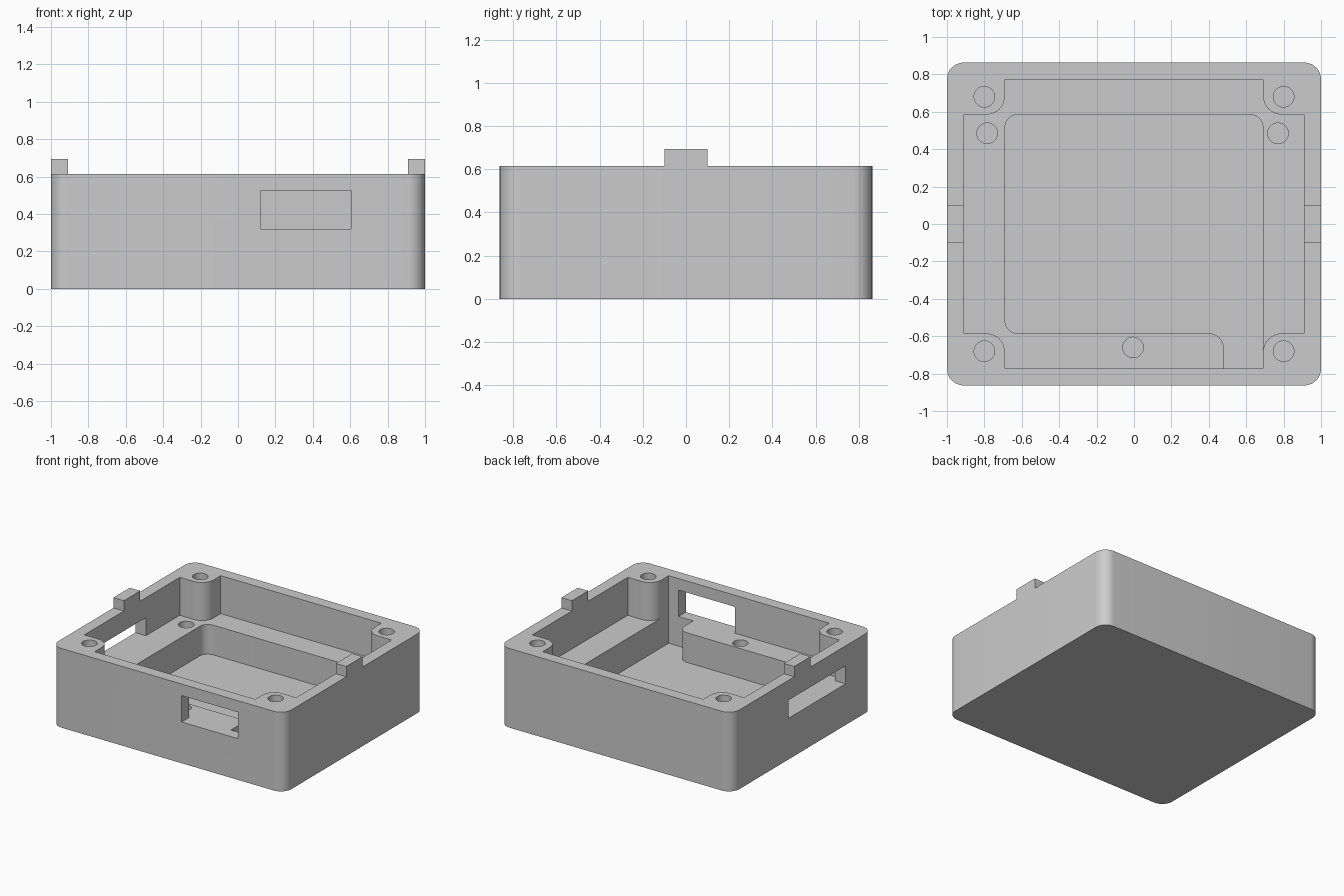
import bpy, bmesh, math
from mathutils import Vector

if "Cube" in bpy.data.objects:
    bpy.data.objects.remove(bpy.data.objects["Cube"], do_unlink=True)

grey = bpy.data.materials.new("plain_grey")
grey.use_nodes = True
grey.diffuse_color = (0.6, 0.6, 0.6, 1)
grey.node_tree.nodes["Principled BSDF"].inputs["Base Color"].default_value = (0.6, 0.6, 0.6, 1)

# Main dimensions
W, D, H = 1.0, 0.863, 0.615      # half width, half depth, rim height
WALL, LEDGE = 0.09, 0.32         # wall and floor thickness, ledge height
IX, IY = W - WALL, D - WALL      # inner wall faces
PX, PY = 0.69, 0.585             # inner faces of the corner posts
R = 0.09                         # corner rounding
HOLE = 0.055


def outline(corners, steps=10):
    """Round each right-angled corner (x, y, radius)."""
    pts = []
    for i, (x, y, r) in enumerate(corners):
        p = Vector((x, y))
        if r == 0:
            pts.append(p)
            continue
        a = (Vector(corners[i - 1][:2]) - p).normalized()
        b = (Vector(corners[(i + 1) % len(corners)][:2]) - p).normalized()
        centre = p + (a + b) * r
        for k in range(steps + 1):
            t = math.pi / 2 * k / steps
            pts.append(centre - r * (b * math.cos(t) + a * math.sin(t)))
    return pts


def prism(name, pts, z0, z1):
    bm = bmesh.new()
    face = bm.faces.new([bm.verts.new((p[0], p[1], z0)) for p in pts])
    top = bmesh.ops.extrude_face_region(bm, geom=[face])["geom"]
    bmesh.ops.translate(bm, vec=(0, 0, z1 - z0),
                        verts=[g for g in top if isinstance(g, bmesh.types.BMVert)])
    bmesh.ops.recalc_face_normals(bm, faces=bm.faces)
    mesh = bpy.data.meshes.new(name)
    bm.to_mesh(mesh)
    bm.free()
    mesh.materials.append(grey)
    obj = bpy.data.objects.new(name, mesh)
    bpy.context.collection.objects.link(obj)
    return obj


def box(name, x0, x1, y0, y1, z0, z1):
    return prism(name, [(x0, y0), (x1, y0), (x1, y1), (x0, y1)], z0, z1)


def activate(obj):
    bpy.ops.object.select_all(action='DESELECT')
    obj.select_set(True)
    bpy.context.view_layer.objects.active = obj


def cut(target, cutter):
    cutter.hide_render = True
    activate(target)
    mod = target.modifiers.new("cut", 'BOOLEAN')
    mod.operation = 'DIFFERENCE'
    mod.solver = 'EXACT'
    mod.object = cutter
    bpy.ops.object.modifier_apply(modifier=mod.name)
    bpy.data.objects.remove(cutter, do_unlink=True)


def drill(target, x, y, z0, z1):
    ring = [(x + HOLE * math.cos(a), y + HOLE * math.sin(a))
            for a in (math.tau * k / 32 for k in range(32))]
    cut(target, prism("drill", ring, z0, z1))


# Outer block with rounded upright edges
case = prism("case_body", outline([(-W, -D, R), (W, -D, R), (W, D, R), (-W, D, R)]), 0, H)

# Upper cavity, leaving a rounded post in each corner
quarter = [(IX, PY, 0), (PX, PY, 0.1), (PX, IY, 0)]
flip = lambda sx, sy: [(sx * x, sy * y, r) for x, y, r in quarter]
plus = flip(1, 1) + flip(-1, 1)[::-1] + flip(-1, -1) + flip(1, -1)[::-1]
cut(case, prism("upper_cavity", outline(plus), LEDGE, H + 0.1))

# Lower cavity with a channel running to the front wall
lower = [(PX, PY, 0.07), (-PX, PY, 0.07), (-PX, -PY, 0.07),
         (0.48, -PY, 0.08), (0.48, -IY, 0), (PX, -IY, 0)]
cut(case, prism("lower_cavity", outline(lower), WALL, LEDGE + 0.1))

# Openings through the front wall and the right-hand wall
cut(case, box("front_window", 0.12, 0.605, -D - 0.1, -IY + 0.05, LEDGE, 0.525))
cut(case, box("side_slot", -W - 0.1, -IX + 0.05, -0.53, 0.17, LEDGE, 0.46))

# Screw holes in the posts and in the ledge
for sx in (-1, 1):
    for sy in (-1, 1):
        drill(case, sx * 0.8, sy * 0.68, 0.25, H + 0.1)
for x, y in ((-0.785, 0.485), (0.77, 0.485), (-0.005, -0.66)):
    drill(case, x, y, 0.12, LEDGE + 0.1)

activate(case)
bpy.ops.object.shade_smooth_by_angle(angle=math.radians(30))

# Locating tabs on the side rims
for name, x0, x1 in (("left_tab", IX, W), ("right_tab", -W, -IX)):
    box(name, x0, x1, -0.1, 0.1, H, 0.695)
